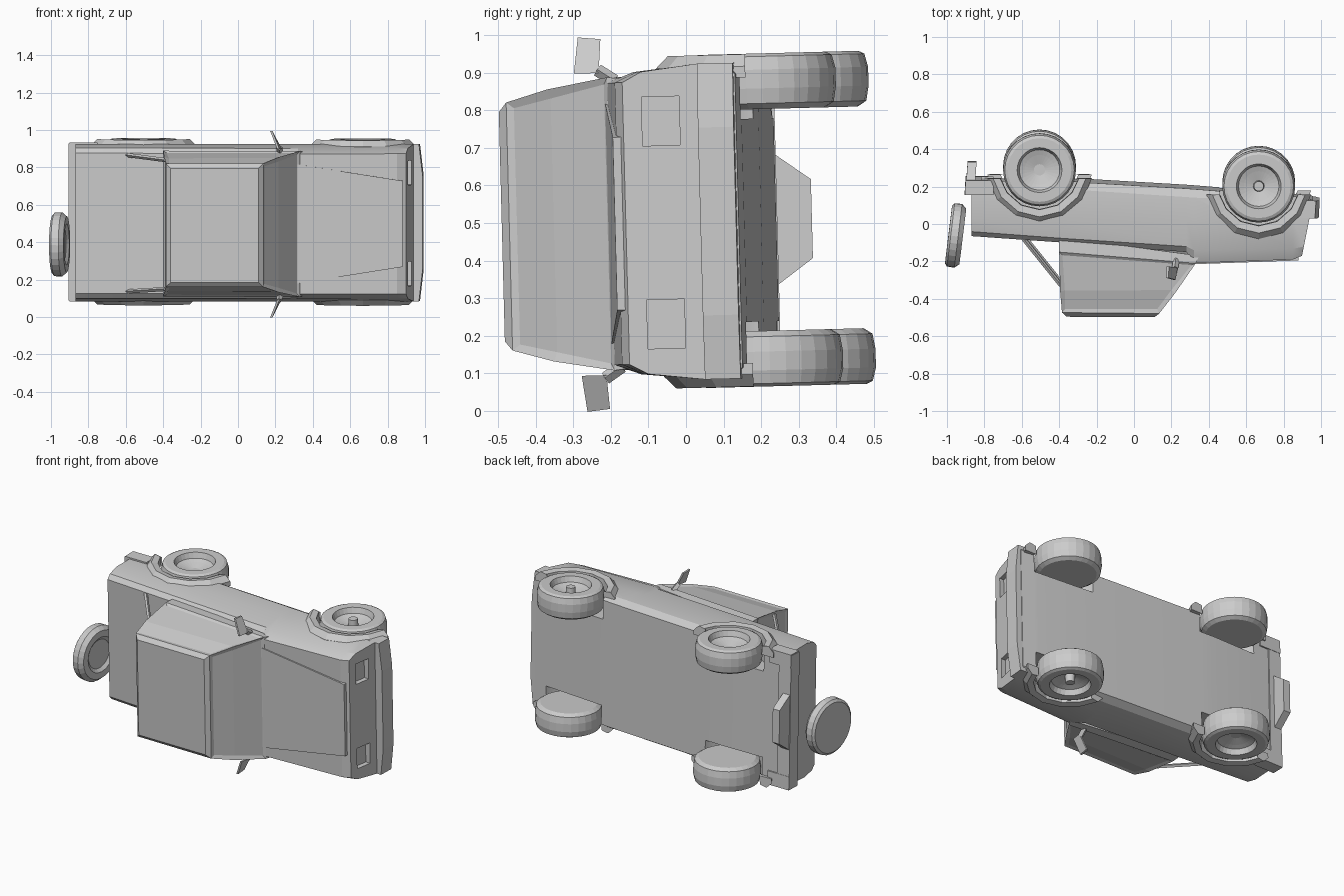
import bpy, bmesh
from math import sin, cos, pi, radians
from mathutils import Matrix, Vector

old = bpy.data.objects.get("Cube")
if old:
    bpy.data.objects.remove(old, do_unlink=True)

grey = bpy.data.materials.new("body_grey")
grey.use_nodes = True
GREY = (0.6, 0.6, 0.6, 1)
grey.diffuse_color = GREY
grey.node_tree.nodes["Principled BSDF"].inputs["Base Color"].default_value = GREY

# The truck lies on its side: x forward, -y is its roof, z is its width, with a slight lean.
LEAN = Matrix.Translation((0, 0, 0.503)) @ Matrix.Rotation(radians(1.5), 4, 'X')


def make(name, bm, smooth=False):
    bmesh.ops.recalc_face_normals(bm, faces=bm.faces[:])
    bm.transform(LEAN)
    mesh = bpy.data.meshes.new(name)
    bm.to_mesh(mesh)
    bm.free()
    mesh.materials.append(grey)
    ob = bpy.data.objects.new(name, mesh)
    bpy.context.collection.objects.link(ob)
    if smooth:
        bpy.ops.object.select_all(action='DESELECT')
        ob.select_set(True)
        bpy.context.view_layer.objects.active = ob
        bpy.ops.object.shade_smooth_by_angle(angle=radians(25))
    return ob


def loft(rings, closed=False):
    """Skin rings of equal point count; cap the ends unless the rings close on themselves."""
    bm = bmesh.new()
    rows = [[bm.verts.new(p) for p in ring] for ring in rings]
    n = len(rows[0])
    pairs = list(zip(rows, rows[1:])) + ([(rows[-1], rows[0])] if closed else [])
    for a, b in pairs:
        for i in range(n):
            j = (i + 1) % n
            bm.faces.new((a[i], a[j], b[j], b[i]))
    if not closed:
        bm.faces.new(rows[0])
        bm.faces.new(rows[-1])
    return bm


def box(x0, x1, y0, y1, w0, w1, lean=0.0):
    ring = lambda w: [(x + lean * y, y, w) for x, y in ((x0, y0), (x1, y0), (x1, y1), (x0, y1))]
    return loft([ring(w0), ring(w1)])


def disc(x, y, r, w):
    return [(x + r * cos(2 * pi * i / 28), y + r * sin(2 * pi * i / 28), w) for i in range(28)]


def cut(target, bm):
    cutter = make("cutter", bm)
    cutter.hide_render = True
    mod = target.modifiers.new("cut", 'BOOLEAN')
    mod.operation, mod.object, mod.solver = 'DIFFERENCE', cutter, 'EXACT'
    bpy.context.view_layer.objects.active = target
    bpy.ops.object.modifier_apply(modifier=mod.name)
    bpy.data.objects.remove(cutter, do_unlink=True)


def bar(name, a, b, r):
    """Square rod between two points."""
    a, b = Vector(a), Vector(b)
    d = (b - a).normalized()
    u = d.orthogonal().normalized()
    v = d.cross(u)
    make(name, loft([[p + r * (s * u + t * v) for s, t in ((1, 1), (-1, 1), (-1, -1), (1, -1))]
                     for p in (a, b)]))


WHEELS = {"rear": (-0.505, 0.3), "front": (0.667, 0.213)}
SIDES = {"left": -1, "right": 1}

# Lower body: cross-sections along x as (x, floor, sill, shoulder, deck, lean)
rings = []
for x, floor, sill, shoulder, deck, lean in (
        (-0.87, 0.235, 0.18, -0.03, -0.055, 0),
        (-0.40, 0.24, 0.2, -0.065, -0.088, 0),
        (0.28, 0.2, 0.155, -0.11, -0.14, 0),
        (0.32, 0.197, 0.152, -0.13, -0.2, 0),
        (0.85, 0.155, 0.13, -0.122, -0.18, 0),
        (0.93, 0.14, 0.12, -0.11, -0.16, 0.2)):
    half = [(0.39, floor), (0.415, sill), (0.42, 0.04), (0.402, shoulder), (0.375, deck)]
    section = half + [(-w, y) for w, y in reversed(half)]
    rings.append([(x + lean * y, y, w) for w, y in section])
body = make("lower_body", loft(rings))

# Wheel wells and headlight recesses
for s in SIDES.values():
    for x, y in WHEELS.values():
        cut(body, loft([disc(x, y, 0.212, s * 0.27), disc(x, y, 0.212, s * 0.6)]))
    cut(body, box(0.9, 1.1, -0.11, -0.01, s * 0.205, s * 0.335, 0.2))
bpy.ops.object.select_all(action='DESELECT')
body.select_set(True)
bpy.context.view_layer.objects.active = body
bpy.ops.object.shade_smooth_by_angle(angle=radians(20))

# Cab: rings from the belt to the roof as (rear point, front point, half width)
cab_rings = []
for (xr, yr), (xf, yf), w in (
        ((-0.40, -0.06), (0.35, -0.16), 0.385),
        ((-0.40, -0.14), (0.33, -0.2), 0.39),
        ((-0.395, -0.35), (0.22, -0.36), 0.362),
        ((-0.385, -0.465), (0.135, -0.47), 0.33),
        ((-0.36, -0.488), (0.11, -0.49), 0.305)):
    cab_rings.append([(xr, yr, -w), (xf, yf, -w), (xf, yf, w), (xr, yr, w)])
bm = loft(cab_rings)
bm.faces.ensure_lookup_table()
panes = [[bm.faces[4 + i], bm.faces[8 + i]] for i in range(4)]
bmesh.ops.recalc_face_normals(bm, faces=bm.faces[:])
for pane in panes:
    bmesh.ops.inset_region(bm, faces=pane, thickness=0.025, depth=-0.008)
make("cab", bm)

# Raised hood centre
hood = [[(0.31, y, -0.32), (0.88, y + 0.018, -0.23), (0.88, y + 0.018, 0.23), (0.31, y, 0.32)]
        for y in (-0.17, -0.207)]
make("hood_panel", loft(hood))

# Front bumper with a slightly bowed face
plan = [(0.88, 0.42), (0.965, 0.42), (0.985, 0.25)]
plan += [(x, -w) for x, w in reversed(plan)]
make("front_bumper", loft([[(x + 0.06 * y, y - 0.07 * (x - 0.96), w) for x, w in plan]
                           for y in (0.04, 0.135)]))

# Rear bumper: bar, wrap-around ends and the dropped centre plate
make("rear_bumper", box(-0.915, -0.83, 0.165, 0.243, -0.42, 0.42, 0.06))
drop = [(0.165, -0.25), (0.225, -0.185), (0.335, -0.105), (0.335, 0.105), (0.225, 0.185), (0.165, 0.25)]
make("rear_drop_plate", loft([[(x + 0.07 * y, y, w) for y, w in drop] for x in (-0.913, -0.865)]))

for side, s in SIDES.items():
    make(side + "_bumper_end", box(-0.9, -0.75, 0.165, 0.245, s * 0.34, s * 0.425))

    for end, (x, y) in WHEELS.items():
        # Wheel: turned profile from the inner face round the tread to the dish
        profile = [(0.165, 0.295), (0.188, 0.31), (0.195, 0.35), (0.195, 0.4), (0.186, 0.435),
                   (0.17, 0.443), (0.12, 0.443), (0.108, 0.41), (0.08, 0.4), (0.03, 0.385)]
        make(f"{end}_{side}_wheel", loft([disc(x, y, r, s * w) for r, w in profile]))
        if end == "front":
            make(f"{side}_hub", loft([disc(x, y, 0.03, s * 0.38), disc(x, y, 0.026, s * 0.43)]))

        # Angular arch flare with a sloped outer lip
        arch = []
        for i in range(9):
            a = radians(-200 + 27.5 * i)
            c, d = cos(a), sin(a)
            arch.append([(x + r * c, min(y + r * d, y - 0.045), s * w) for r, w in
                         ((0.21, 0.38), (0.212, 0.435), (0.25, 0.442), (0.282, 0.41), (0.282, 0.38))])
        make(f"{end}_{side}_arch", loft(arch))

    # Door mirror on a short arm
    bar(side + "_mirror_arm", (0.225, -0.18, s * 0.38), (0.22, -0.225, s * 0.41), 0.012)
    plate = [(0.222, -0.222, 0.402), (0.175, -0.215, 0.492), (0.172, -0.275, 0.498), (0.21, -0.288, 0.402)]
    make(side + "_mirror", loft([[(px + dx, py, s * w) for px, py, w in plate] for dx in (0, 0.012)]))

    # Strut from the bed rail to the cab back
    bar(side + "_bed_strut", (-0.595, -0.065, s * 0.365), (-0.39, -0.32, s * 0.345), 0.008)

# Upright spare wheel behind the tail
spare = [[Vector((w, r * cos(2 * pi * i / 28), r * sin(2 * pi * i / 28))) for i in range(28)]
         for r, w in ((0.155, -0.042), (0.17, -0.03), (0.172, 0.01), (0.15, 0.035), (0.11, 0.035), (0.09, 0.02))]
bm = loft(spare)
bm.transform(Matrix.Translation((-0.95, -0.065, -0.113)) @ Matrix.Rotation(radians(-7), 4, 'Z'))
make("spare_wheel", bm)
